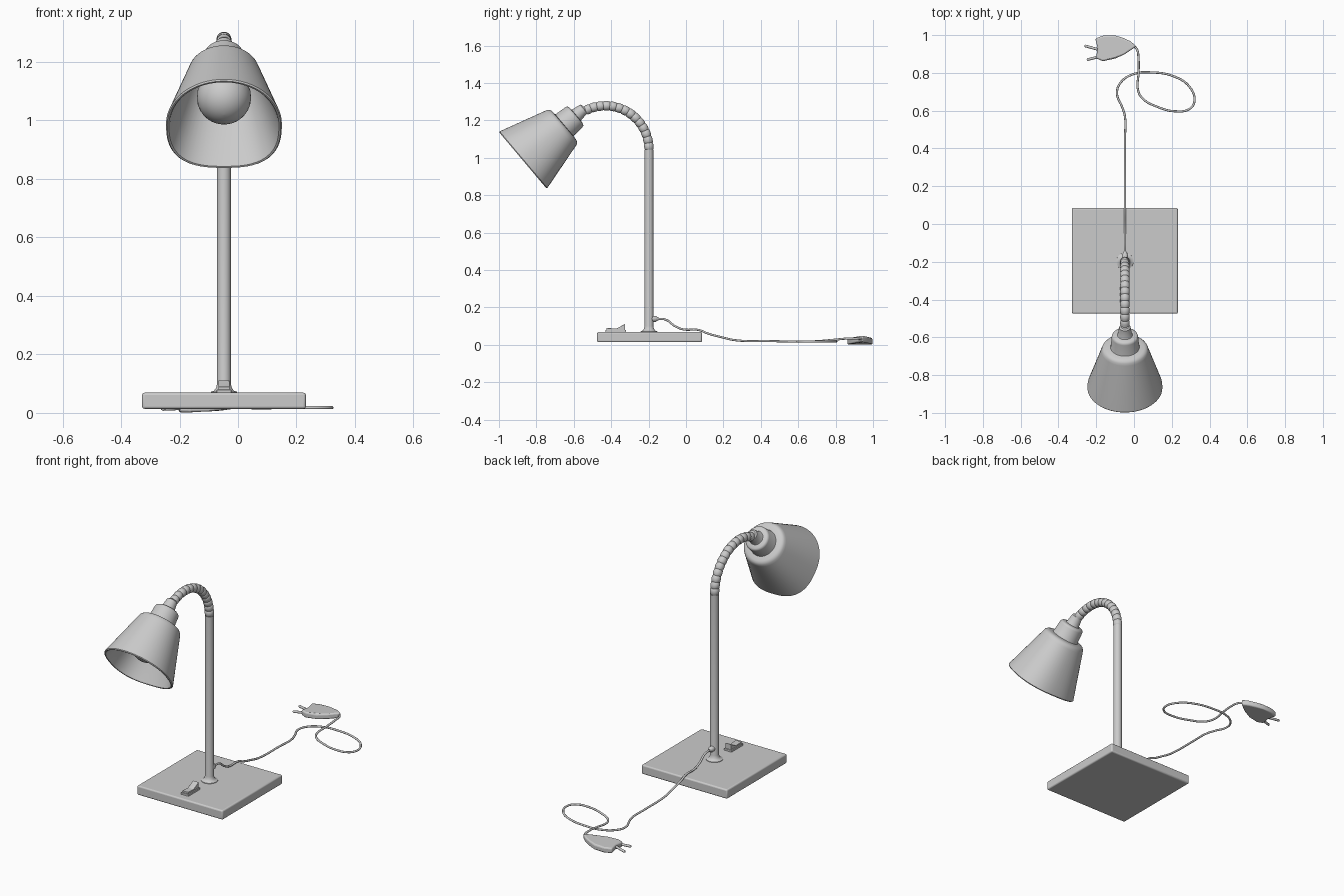
import bpy, bmesh
from math import sin, cos, pi, radians
from mathutils import Vector

if "Cube" in bpy.data.objects:
    bpy.data.objects.remove(bpy.data.objects["Cube"])

CX, CY = -0.048, -0.198


def finish(name, bm, bevel=0, angle=35):
    bmesh.ops.recalc_face_normals(bm, faces=bm.faces[:])
    me = bpy.data.meshes.new(name)
    bm.to_mesh(me)
    bm.free()
    me.shade_smooth()
    me.set_sharp_from_angle(angle=radians(angle))
    ob = bpy.data.objects.new(name, me)
    bpy.context.collection.objects.link(ob)
    if bevel:
        m = ob.modifiers.new("bevel", 'BEVEL')
        m.width, m.segments = bevel, 3
    return ob


def loft(name, rings, n=32, caps=(True, True)):
    """rings: (centre, u axis, v axis, radius, extra squareness of lower half)"""
    bm = bmesh.new()
    rows = []
    for c, u, v, r, k in rings:
        row = []
        for i in range(n):
            x, y = cos(2 * pi * i / n), sin(2 * pi * i / n)
            e = 2 + (k if y < 0 else 0)
            f = r * (abs(x) ** e + abs(y) ** e) ** (-1 / e)
            row.append(bm.verts.new(c + u * x * f + v * y * f))
        rows.append(row)
    for a, b in zip(rows, rows[1:]):
        for i in range(n):
            bm.faces.new((a[i], a[(i + 1) % n], b[(i + 1) % n], b[i]))
    if caps[0]:
        bm.faces.new(rows[0])
    if caps[1]:
        bm.faces.new(rows[-1])
    return finish(name, bm)


def turned(name, origin, axis, profile, n=32, caps=(True, True)):
    """profile: (distance along axis, radius[, squareness])"""
    a = Vector(axis).normalized()
    u = Vector((1, 0, 0))
    v = a.cross(u)
    o = Vector(origin)
    if a.y > 0.5:
        v = Vector((0, -a.z, a.y))
    return loft(name, [(o + a * p[0], u, v, p[1], p[2] if len(p) > 2 else 0)
                       for p in profile], n, caps)


def box(name, lo, hi, bevel):
    bm = bmesh.new()
    bmesh.ops.create_cube(bm, size=1)
    for w in bm.verts:
        w.co = Vector([lo[i] + (w.co[i] + .5) * (hi[i] - lo[i]) for i in range(3)])
    return finish(name, bm, bevel)


def prism(name, pts, shift, bevel):
    bm = bmesh.new()
    f = bm.faces.new([bm.verts.new(p) for p in pts])
    ext = bmesh.ops.extrude_face_region(bm, geom=[f])
    bmesh.ops.translate(bm, vec=shift,
                        verts=[g for g in ext['geom'] if isinstance(g, bmesh.types.BMVert)])
    return finish(name, bm, bevel)


# base plate and post with flared foot
box("base", (-0.328, -0.475, 0.014), (0.232, 0.085, 0.069), 0.008)
turned("post", (CX, CY, 0), (0, 0, 1),
       [(.06, .046), (.072, .045), (.076, .034), (.085, .027), (.10, .0235), (1.045, .0235)])

# ribbed gooseneck
R, N = 0.233, 14
rings = []
for i in range(N):
    for f, r in ((0.0, .0215), (.12, .0245), (.5, .0255), (.88, .0245)):
        t = radians(118) * (i + f) / N
        out = Vector((0, cos(t), sin(t)))
        rings.append((Vector((CX, CY - R, 1.045)) + out * R, Vector((1, 0, 0)), out, r, 0))
loft("gooseneck", rings, 24)

# shade: outer wall, rolled rim, inner wall
rim, axis = (CX, -0.872, 0.987), (0, .764, .644)
turned("shade", rim, axis,
       [(.268, .002), (.268, .10), (.255, .113, .1), (.006, .184, .7), (0, .188, .7), (-.001, .194, .7),
        (.004, .198, .7), (.262, .125, .1), (.275, .121), (.284, .113), (.288, .102), (.290, .077),
        (.294, .075), (.358, .070), (.366, .067), (.371, .060), (.373, .040), (.378, .037),
        (.425, .030), (.432, .022)], 64)

# bulb with its socket
prof = [(.143 - .093 * cos(a), .093 * sin(a)) for a in [radians(1 + 9 * i) for i in range(16)]]
turned("bulb", rim, axis, prof + [(.235, .04), (.269, .038)])

# rocker switch
yz = [(-.425, .066), (-.425, .09), (-.372, .087), (-.325, .112), (-.325, .066)]
prism("switch_rocker", [(CX - .019, y, z) for y, z in yz], (.038, 0, 0), .002)
box("switch_housing", (CX - .025, -.43, .066), (CX + .025, -.32, .080), .002)

# cord outlet on the post
turned("cord_outlet", (CX, CY, .139), (0, 1, 0),
       [(.015, .016), (.036, .016), (.042, .012), (.052, .008)], 20)

# power cord
path = [(-.048, -.16, .139), (-.048, -.107, .134), (-.048, -.059, .10), (-.048, -.016, .083),
        (-.048, .07, .079), (-.048, .118, .06), (-.048, .182, .043), (-.048, .262, .025),
        (-.048, .45, .02), (-.048, .57, .018), (-.063, .62, .018), (-.09, .69, .018),
        (-.07, .75, .018), (.005, .796, .018), (.083, .803, .018), (.215, .78, .018),
        (.295, .725, .018), (.32, .65, .018), (.295, .61, .018), (.215, .597, .018),
        (.125, .62, .018), (.045, .665, .018), (.021, .71, .02), (.024, .80, .028),
        (.024, .87, .034), (.012, .93, .032), (-.03, .955, .025)]
cu = bpy.data.curves.new("power_cord", 'CURVE')
cu.dimensions = '3D'
cu.bevel_depth, cu.bevel_resolution, cu.resolution_u = .0058, 3, 6
cu.use_fill_caps = True
sp = cu.splines.new('BEZIER')
sp.bezier_points.add(len(path) - 1)
for b, p in zip(sp.bezier_points, path):
    b.co = p
    b.handle_left_type = b.handle_right_type = 'AUTO'
bpy.context.collection.objects.link(bpy.data.objects.new("power_cord", cu))

# flat plug body, thinner toward the pins' outer edge
outline = [(.012, .942), (-.02, .968), (-.06, .986), (-.10, .998), (-.16, .998), (-.205, .982),
           (-.192, .93), (-.202, .878), (-.165, .862), (-.10, .876), (-.05, .898), (-.01, .925)]
plug = prism("plug", [(x, y, .002 + max(0, x + .1) * .14) for x, y in outline], (0, 0, .032), .008)

# two pins
for i, (a, b) in enumerate([((-.18, .921, .018), (-.262, .944, .014)),
                            ((-.18, .887, .018), (-.250, .869, .014))]):
    a, b = Vector(a), Vector(b)
    d = (b - a).normalized()
    u = Vector((0, 0, 1))
    v = d.cross(u).normalized()
    loft("plug_pin_%d" % (i + 1),
         [(a, u, v, .007, 0), (b - d * .005, u, v, .007, 0), (b, u, v, .004, 0)], 16)
